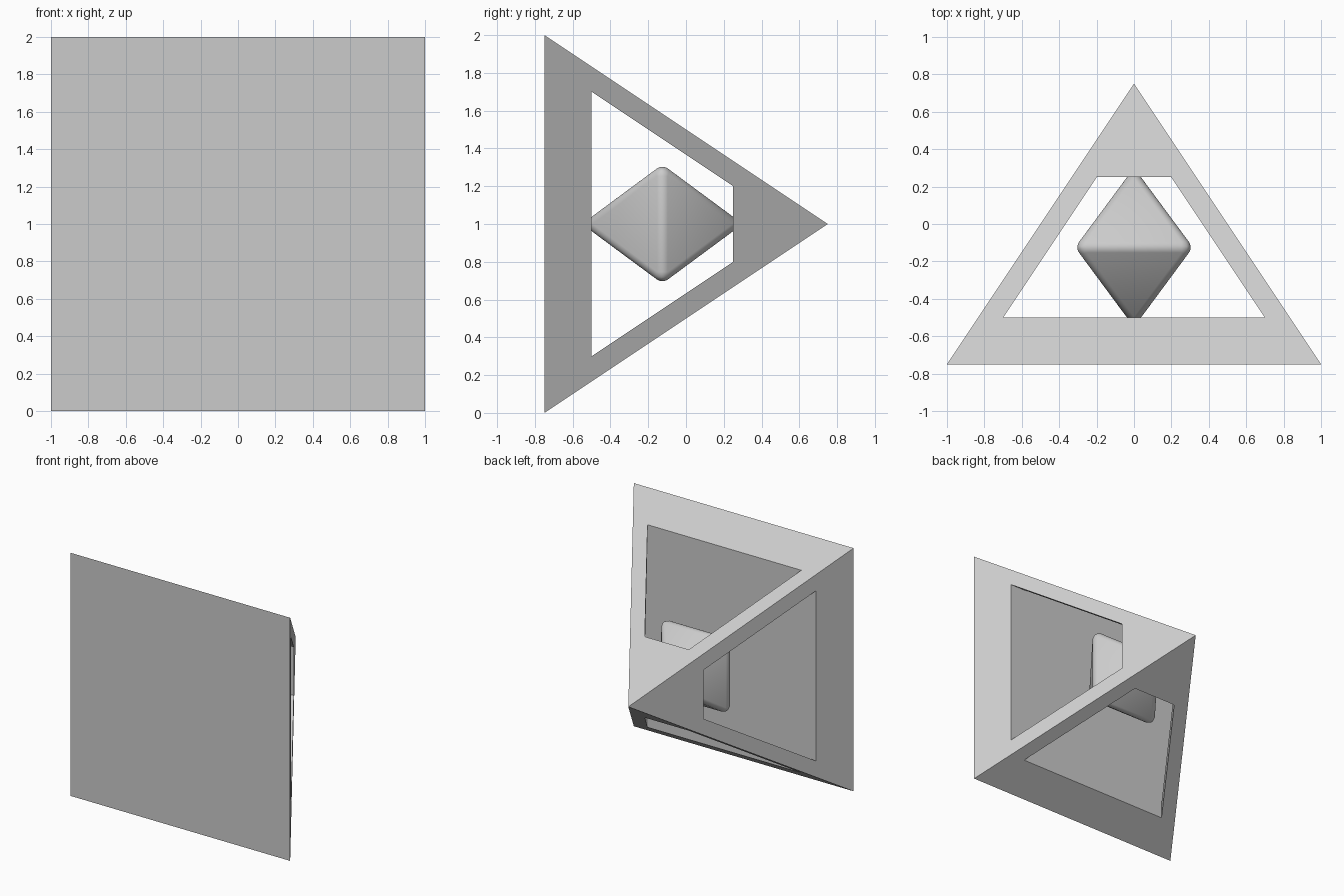
import bpy, bmesh, math
from mathutils import Matrix

cube = bpy.data.objects.get("Cube")
if cube:
    bpy.data.objects.remove(cube, do_unlink=True)

grey = bpy.data.materials.new("plain grey")
grey.use_nodes = True
grey.diffuse_color = (0.6, 0.6, 0.6, 1)
grey.node_tree.nodes["Principled BSDF"].inputs["Base Color"].default_value = (0.6, 0.6, 0.6, 1)

# Turns a shape that points up so that it points to the back
TO_BACK = Matrix.Rotation(-math.pi / 2, 4, 'X') @ Matrix.Rotation(math.pi / 4, 4, 'Z')


def make_object(name, bm, location):
    bmesh.ops.recalc_face_normals(bm, faces=bm.faces)
    mesh = bpy.data.meshes.new(name)
    bm.to_mesh(mesh)
    bm.free()
    mesh.materials.append(grey)
    obj = bpy.data.objects.new(name, mesh)
    obj.location = location
    bpy.context.collection.objects.link(obj)
    return obj


def add_pyramid(bm, half, depth):
    """Square pyramid lying on its side, base at y = 0, apex at y = depth."""
    matrix = TO_BACK @ Matrix.Translation((0, 0, depth / 2))
    bmesh.ops.create_cone(bm, segments=4, radius1=half * math.sqrt(2), radius2=0,
                          depth=depth, cap_ends=True, matrix=matrix)


def window_cutter(name, turn):
    """Trapezoid prism through the frame, across x or (turned) across z."""
    bm = bmesh.new()
    outline = [(-0.5, -0.7), (-0.5, 0.7), (0.25, 0.2), (0.25, -0.2)]
    face = bm.faces.new([bm.verts.new((-1.5, y, z)) for y, z in outline])
    side = bmesh.ops.extrude_face_region(bm, geom=[face])["geom"]
    bmesh.ops.translate(bm, vec=(3, 0, 0),
                        verts=[v for v in side if isinstance(v, bmesh.types.BMVert)])
    bmesh.ops.rotate(bm, verts=bm.verts, matrix=Matrix.Rotation(turn, 3, 'Y'))
    cutter = make_object(name, bm, (0, 0, 1))
    cutter.hide_render = True
    cutter.hide_set(True)
    cutter.display_type = 'WIRE'
    return cutter


# Pyramid frame with an opening in each sloping side
bm = bmesh.new()
add_pyramid(bm, 1, 1.5)
frame = make_object("pyramid_frame", bm, (0, -0.75, 1))
cutters = [window_cutter("side_window_cutter", 0),
           window_cutter("top_window_cutter", math.pi / 2)]
bpy.context.view_layer.objects.active = frame
for cutter in cutters:
    mod = frame.modifiers.new("window", 'BOOLEAN')
    mod.operation = 'DIFFERENCE'
    mod.solver = 'EXACT'
    mod.object = cutter
    bpy.ops.object.modifier_apply(modifier=mod.name)
for cutter in cutters:
    bpy.data.objects.remove(cutter, do_unlink=True)

# Rounded double pyramid held between the base and the tip
bm = bmesh.new()
add_pyramid(bm, 0.315, 0.426)
base = [f for f in bm.faces if len(f.verts) == 4]
bmesh.ops.delete(bm, geom=base, context='FACES_ONLY')
mirror = bmesh.ops.duplicate(bm, geom=bm.verts[:] + bm.edges[:] + bm.faces[:])["geom"]
bmesh.ops.scale(bm, vec=(1, -1, 1),
                verts=[v for v in mirror if isinstance(v, bmesh.types.BMVert)])
bmesh.ops.remove_doubles(bm, verts=bm.verts, dist=0.001)
crystal = make_object("inner_crystal", bm, (0, -0.125, 1))
bevel = crystal.modifiers.new("rounded edges", 'BEVEL')
bevel.width = 0.035
bevel.segments = 5
bevel.limit_method = 'NONE'
bpy.ops.object.select_all(action='DESELECT')
crystal.select_set(True)
bpy.context.view_layer.objects.active = crystal
bpy.ops.object.modifier_apply(modifier=bevel.name)
bpy.ops.object.shade_smooth_by_angle(angle=math.radians(30))
